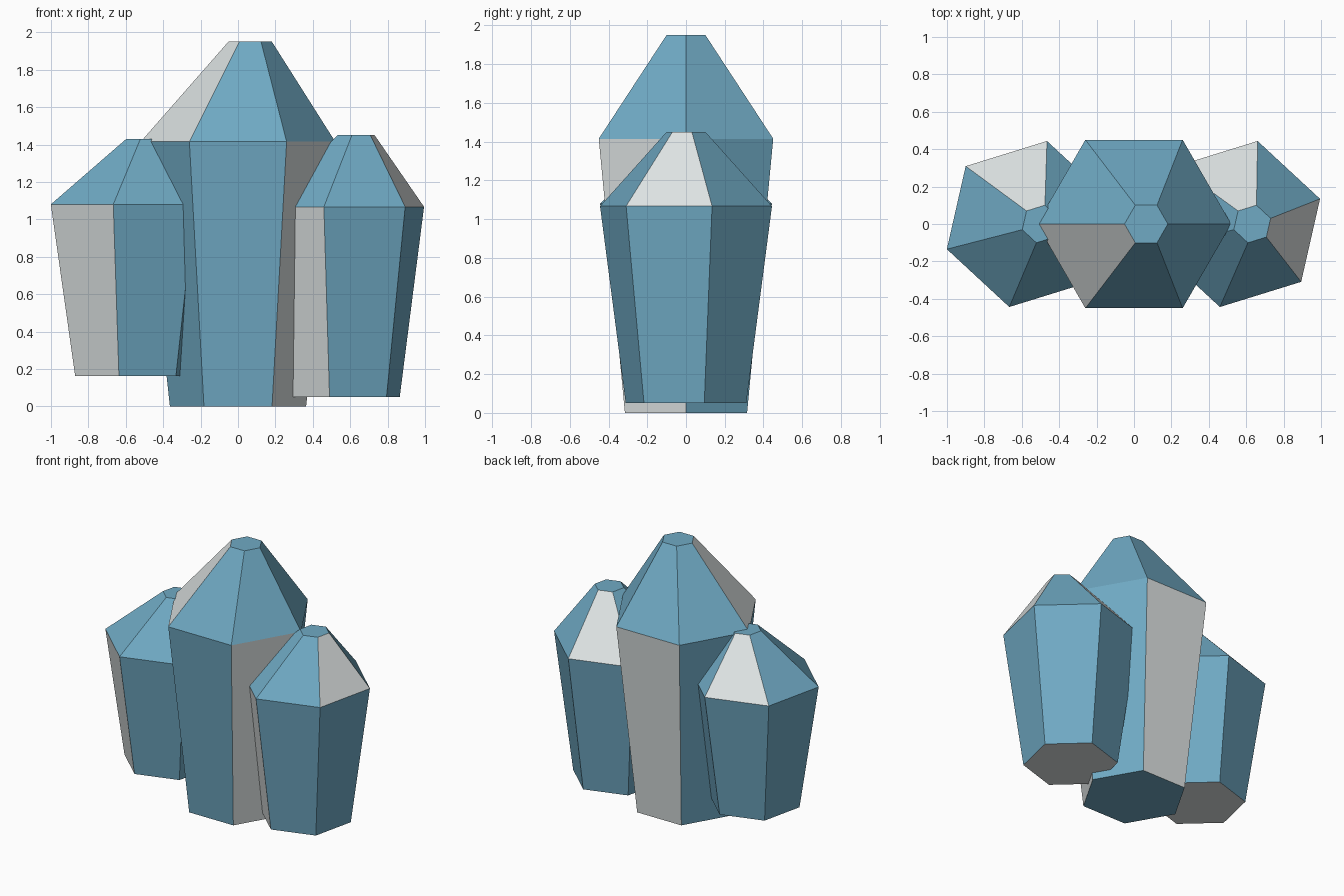
import bpy, bmesh
from math import cos, sin, radians

if "Cube" in bpy.data.objects:
    bpy.data.objects.remove(bpy.data.objects["Cube"])


def material(name, rgb):
    m = bpy.data.materials.new(name)
    m.diffuse_color = (*rgb, 1)
    m.use_nodes = True
    m.node_tree.nodes["Principled BSDF"].inputs["Base Color"].default_value = m.diffuse_color
    return m


BLUE = material("blue_crystal", (0.16, 0.40, 0.55))
PALE = material("pale_facet", (0.72, 0.76, 0.76))


def crystal(name, x, turn, rings, pale_sides, pale_tips, pale_base):
    """Six-sided crystal; rings are (x shift, radius, z) from base to tip.
    Facet i spans the angles turn + 60*i to turn + 60*(i+1)."""
    bm = bmesh.new()
    loops = []
    for shift, r, z in rings:
        angles = [radians(turn + 60 * i) for i in range(6)]
        loops.append([bm.verts.new((x + shift + r * cos(a), r * sin(a), z)) for a in angles])
    base = bm.faces.new(loops[0][::-1])
    base.material_index = int(pale_base)
    bm.faces.new(loops[-1])
    for lower, upper, pale in zip(loops, loops[1:], (pale_sides, pale_tips)):
        for i in range(6):
            j = (i + 1) % 6
            f = bm.faces.new((lower[i], lower[j], upper[j], upper[i]))
            f.material_index = int(i in pale)
    bmesh.ops.recalc_face_normals(bm, faces=bm.faces)
    mesh = bpy.data.meshes.new(name)
    bm.to_mesh(mesh)
    bm.free()
    mesh.materials.append(BLUE)
    mesh.materials.append(PALE)
    bpy.context.collection.objects.link(bpy.data.objects.new(name, mesh))


# Tall middle crystal
crystal("centre_crystal", 0, 0, [(0, 0.364, 0), (0, 0.52, 1.415), (0.065, 0.116, 1.95)],
        {1, 5}, {3}, False)
# Shorter side crystals, tips leaning to the right
crystal("right_crystal", 0.56, 17.2, [(0, 0.319, 0.05), (0, 0.455, 1.067), (0.072, 0.103, 1.45)],
        {3}, {1, 5}, True)
crystal("left_crystal", -0.566, 17.2, [(0, 0.319, 0.163), (0, 0.455, 1.08), (0.067, 0.103, 1.43)],
        {3}, {1}, True)
